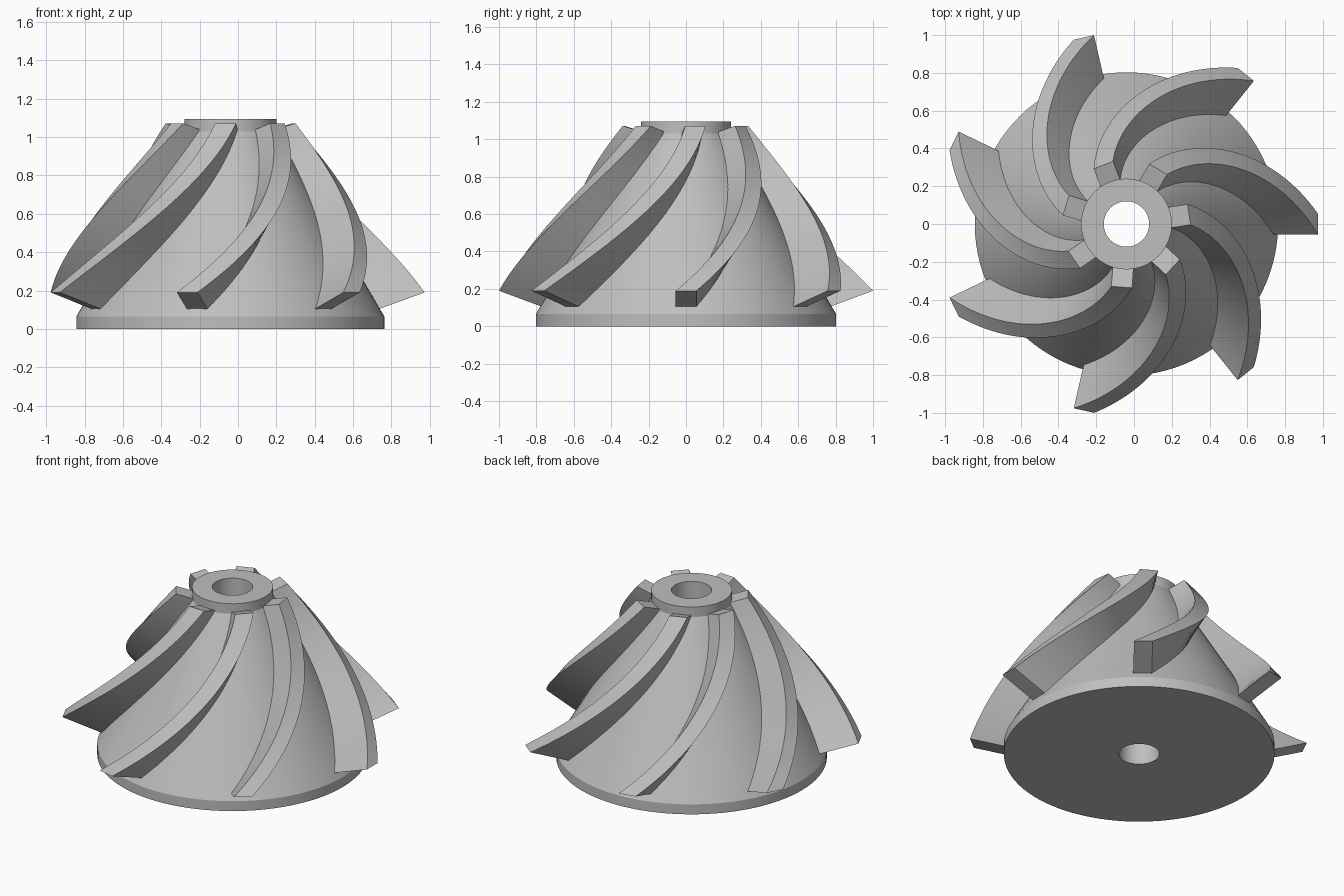
import bpy, bmesh, math
from mathutils import Vector

cube = bpy.data.objects.get("Cube")
if cube:
    bpy.data.objects.remove(cube, do_unlink=True)

AXIS_X = -0.04      # the shaft axis sits slightly off the bounding centre
BLADES = 7
HALF_WIDTH = 0.055
TWIST = math.radians(60)
STATIONS = 32
SEGMENTS = 96

metal = bpy.data.materials.new("light grey metal")
metal.use_nodes = True
metal.diffuse_color = (0.52, 0.52, 0.52, 1)
metal.node_tree.nodes["Principled BSDF"].inputs["Base Color"].default_value = metal.diffuse_color


def loft(name, rings, closed):
    """Skin equal rings of points, capped unless the loft is closed."""
    bm = bmesh.new()
    loops = [[bm.verts.new(p) for p in ring] for ring in rings]
    pairs = list(zip(loops, loops[1:])) + ([(loops[-1], loops[0])] if closed else [])
    for a, b in pairs:
        for i in range(len(a)):
            j = (i + 1) % len(a)
            bm.faces.new((a[i], a[j], b[j], b[i]))
    if not closed:
        bm.faces.new(loops[0])
        bm.faces.new(loops[-1])
    bmesh.ops.recalc_face_normals(bm, faces=bm.faces)
    mesh = bpy.data.meshes.new(name)
    bm.to_mesh(mesh)
    bm.free()
    mesh.materials.append(metal)
    return mesh


def place(name, mesh, angle=0.0):
    obj = bpy.data.objects.new(name, mesh)
    bpy.context.collection.objects.link(obj)
    obj.location.x = AXIS_X
    obj.rotation_euler.z = angle
    return obj


def shade(obj, degrees):
    bpy.ops.object.select_all(action="DESELECT")
    obj.select_set(True)
    bpy.context.view_layer.objects.active = obj
    bpy.ops.object.shade_smooth_by_angle(angle=math.radians(degrees))


# Hub: turned body with base rim, straight cone, top collar and shaft bore
profile = [(0.12, 0), (0.803, 0), (0.803, 0.065),
           (0.24, 1.03), (0.24, 1.095), (0.12, 1.095)]
rings = []
for i in range(SEGMENTS):
    a = math.tau * i / SEGMENTS
    rings.append([(r * math.cos(a), r * math.sin(a), z) for r, z in profile])
hub = place("hub", loft("hub", rings, True))
shade(hub, 20)

# Blade: rectangular section swept up the cone in an even spiral
tip_low, tip_high = Vector((1.013, 0, 0.19)), Vector((0.335, 0, 1.072))
root_low, root_high = Vector((0.778, 0, 0.105)), Vector((0.237, 0, 1.042))
sections = []
for i in range(STATIONS + 1):
    t = i / STATIONS
    turn = TWIST * t
    radial = Vector((math.cos(turn), math.sin(turn), 0))
    side = Vector((-math.sin(turn), math.cos(turn), 0)) * HALF_WIDTH
    tip, root = tip_low.lerp(tip_high, t), root_low.lerp(root_high, t)
    root -= (tip - root).normalized() * 0.04     # sink the root into the hub
    tip, root = (radial * p.x + Vector((0, 0, p.z)) for p in (tip, root))
    sections.append([root - side, tip - side, tip + side, root + side])
blade_mesh = loft("blade", sections, False)
for k in range(BLADES):
    blade = place(f"blade_{k + 1}", blade_mesh, math.tau * k / BLADES)
    if k == 0:
        shade(blade, 35)
